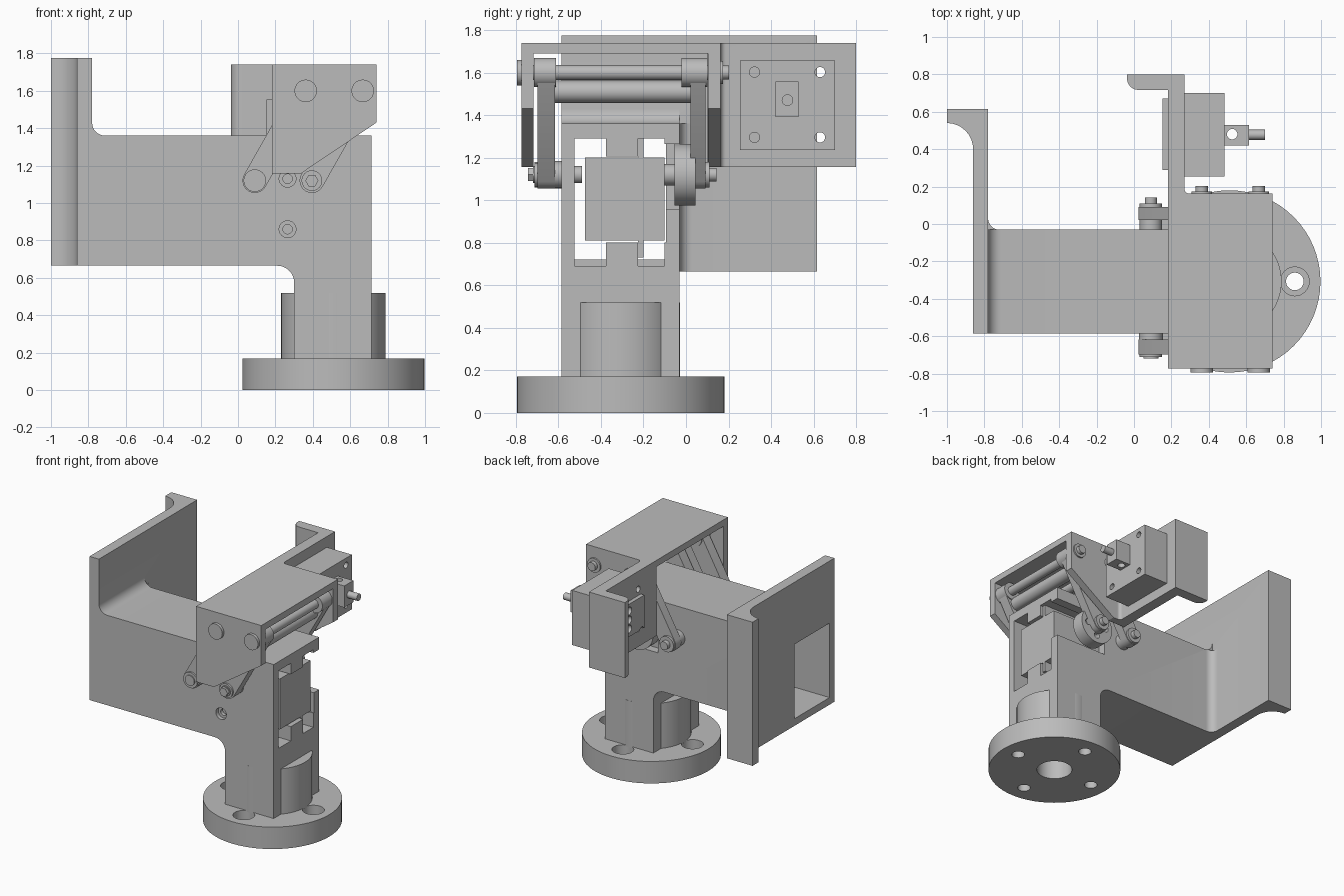
import bpy, bmesh, math
from mathutils import Vector

if "Cube" in bpy.data.objects:
    bpy.data.objects.remove(bpy.data.objects["Cube"])

grey = bpy.data.materials.new("machined_grey")
grey.use_nodes = True
grey.diffuse_color = (0.5, 0.5, 0.5, 1)
grey.node_tree.nodes["Principled BSDF"].inputs["Base Color"].default_value = (0.5, 0.5, 0.5, 1)


def prism(name, points, axis, low, high):
    """Extrude a flat outline along an axis; outline uses the other two axes in order."""
    def place(p, d):
        return Vector((d, *p) if axis == "x" else (p[0], d, p[1]) if axis == "y" else (*p, d))
    bm = bmesh.new()
    face = bm.faces.new([bm.verts.new(place(p, low)) for p in points])
    out = bmesh.ops.extrude_face_region(bm, geom=[face])
    move = place((0, 0), high - low)
    bmesh.ops.translate(bm, vec=move, verts=[v for v in out["geom"] if isinstance(v, bmesh.types.BMVert)])
    bmesh.ops.recalc_face_normals(bm, faces=bm.faces)
    mesh = bpy.data.meshes.new(name)
    bm.to_mesh(mesh)
    bm.free()
    ob = bpy.data.objects.new(name, mesh)
    mesh.materials.append(grey)
    bpy.context.collection.objects.link(ob)
    return ob


def arc(cx, cy, r, start, end, steps=8):
    angles = [math.radians(start + (end - start) * i / steps) for i in range(steps + 1)]
    return [(cx + r * math.cos(a), cy + r * math.sin(a)) for a in angles]


def box(name, x, y, z):
    return prism(name, [(x[0], y[0]), (x[1], y[0]), (x[1], y[1]), (x[0], y[1])], "z", *z)


def rod(name, axis, centre, r, low, high, sides=32):
    return prism(name, arc(*centre, r, 0, 360, sides)[:-1], axis, low, high)


def combine(target, tools, operation):
    """Apply booleans and remove the tools."""
    bpy.context.view_layer.objects.active = target
    for tool in tools:
        mod = target.modifiers.new("bool", "BOOLEAN")
        mod.operation, mod.object, mod.solver = operation, tool, "EXACT"
        bpy.ops.object.modifier_apply(modifier=mod.name)
        bpy.data.objects.remove(tool)


# Round base flange with bolt holes and centre bore
BASE = (0.51, -0.307)
flange = rod("base_flange", "z", BASE, 0.487, 0, 0.17, 64)
holes = [rod("cut", "z", BASE, 0.13, -0.1, 0.3)]
for dx, dy in ((1, 0), (0, 1), (-1, 0), (0, -1)):
    spot = (BASE[0] + 0.35 * dx, BASE[1] + 0.35 * dy)
    holes += [rod("cut", "z", spot, 0.047, -0.1, 0.3), rod("cut", "z", spot, 0.077, 0.07, 0.3)]
combine(flange, holes, "DIFFERENCE")

# Column and arm, one profile with filleted corners
body = prism("column_and_arm", [(0.715, 0.17), (0.715, 1.36)]
             + arc(-0.71, 1.43, 0.07, 270, 180) + [(-0.82, 1.43), (-0.82, 0.665)]
             + arc(0.21, 0.575, 0.09, 90, 0) + [(0.3, 0.17)], "y", -0.585, -0.03)
# End plate with curved hooked lip and fillet against the arm
plate = prism("end_plate", [(-0.86, -0.585), (-0.78, -0.585), (-0.78, 0.615), (-1, 0.615), (-1, 0.54)]
              + arc(-1, 0.4, 0.14, 90, 0), "z", 0.665, 1.775)
side_fillet = prism("side_fillet", [(-0.8, -0.05), (-0.8, 0.03)]
                    + arc(-0.72, 0.03, 0.06, 180, 270), "z", 0.665, 1.36)
combine(body, [plate, side_fillet], "UNION")
# Hollow arm, servo pocket, mounting slots, horn notch, centre bore and bolt holes
cutters = [box("cut", (-0.95, 0.3), (-0.525, -0.095), (0.72, 1.295)),
           box("cut", (0.2, 0.8), (-0.525, -0.095), (0.8, 1.205)),
           box("cut", (0.25, 0.8), (-0.525, -0.375), (0.69, 1.29)),
           box("cut", (0.25, 0.8), (-0.225, -0.1), (0.69, 1.29)),
           box("cut", (0.26, 0.8), (-0.15, 0.02), (0.955, 1.265)),
           rod("cut", "z", BASE, 0.13, 0.1, 0.42)]
for z in (0.86, 1.13):
    cutters += [rod("cut", "y", (0.265, z), 0.045, -0.7, -0.555),
                rod("cut", "y", (0.265, z), 0.025, -0.7, -0.5)]
combine(body, cutters, "DIFFERENCE")
# Slight bosses breaking through the column sides
boss = rod("column_boss", "z", BASE, 0.279, 0.16, 0.52, 96)
combine(boss, [rod("cut", "z", BASE, 0.13, 0.1, 0.42)], "DIFFERENCE")

# Servo with mounting tabs, output shaft and drilled horn
box("servo_body", (0.2, 0.69), (-0.475, -0.1), (0.81, 1.2))
for z in ((0.73, 0.82), (1.19, 1.29)):
    box("servo_tab", (0.3, 0.69), (-0.225, -0.2), z)
PIVOT_X, PIVOT_Z = (0.09, 0.395), 1.12
rod("servo_shaft", "y", (PIVOT_X[1], PIVOT_Z), 0.05, -0.12, -0.05)
horn = rod("servo_horn", "y", (PIVOT_X[1], PIVOT_Z), 0.145, -0.055, 0.045, 40)
combine(horn, [rod("cut", "y", (PIVOT_X[1] + 0.085 * dx, PIVOT_Z + 0.085 * dz), 0.024, -0.1, 0.1, 16)
               for dx, dz in ((0, 0), (1, 0), (-1, 0), (0, 1), (0, -1))], "DIFFERENCE")

# Gripper bracket: inverted channel
outline = [(0.183, 1.74), (0.74, 1.74), (0.74, 1.43), (0.335, 1.157), (0.183, 1.157)]
bracket = prism("gripper_bracket", outline, "y", -0.773, 0.163)
combine(bracket, [box("cut", (0, 1), (-0.718, 0.103), (1, 1.69))], "DIFFERENCE")
# Finger wall with rounded lip
finger = prism("finger_wall", [(0.183, 0.1), (0.29, 0.163)] + arc(0.295, 0.188, 0.025, 270, 180)
               + [(0.27, 0.8), (-0.037, 0.8)] + arc(0.023, 0.777, 0.06, 180, 270)
               + [(0.183, 0.717)], "z", 1.157, 1.74)

# Actuator block, rear plate and output stub
block = box("actuator_block", (0.27, 0.483), (0.255, 0.7), (1.235, 1.657))
rear = box("rear_plate", (0.153, 0.184), (0.29, 0.67), (1.3, 1.553))
for part in (finger, block, rear):
    combine(part, [rod("cut", "x", (y, z), 0.024, 0, 0.6, 20)
                   for y in (0.322, 0.63) for z in (1.295, 1.602)], "DIFFERENCE")
combine(rear, [rod("cut", "x", (0.475, z), 0.03, 0, 0.178, 20) for z in (1.36, 1.43, 1.5)], "DIFFERENCE")
stub = box("output_stub", (0.483, 0.615), (0.42, 0.53), (1.39, 1.557))
combine(stub, [rod("cut", "z", (0.525, 0.48), 0.028, 1.3, 1.6, 20)], "DIFFERENCE")
rod("output_pin", "x", (0.477, 1.47), 0.027, 0.61, 0.7, 20)

# Parallel links, pivots and their fasteners
SHIFT_X, TOP_Z = 0.272, 1.6
tilt = math.degrees(math.atan2(TOP_Z - PIVOT_Z, SHIFT_X))
for i, x in enumerate(PIVOT_X):
    top, low = (x + SHIFT_X, TOP_Z), (x, PIVOT_Z)
    capsule = arc(*top, 0.066, tilt - 90, tilt + 90, 12) + arc(*low, 0.066, tilt + 90, tilt + 270, 12)
    for side, (a, b) in (("front", (-0.698, -0.617)), ("back", (0.022, 0.092))):
        prism(side + "_link", capsule, "y", a, b)
    # Upper axle, bushes and heads
    rod("upper_axle", "y", top, 0.035, -0.75, 0.15)
    for a, b in ((-0.715, -0.61), (-0.02, 0.1)):
        rod("upper_bush", "y", top, 0.069, a, b)
    rod("front_axle_head", "y", top, 0.06, -0.795, -0.77)
    rod("back_washer", "y", top, 0.055, 0.16, 0.175)
    rod("back_axle_head", "y", top, 0.033, 0.17, 0.203)
    # Lower front pivot
    rod("lower_front_spacer", "y", low, 0.064, -0.62, -0.58)
    rod("lower_front_pin", "y", low, 0.04, -0.72, -0.49)
    rod("lower_front_head", "y", low, 0.06 if i == 0 else 0.055, -0.712, -0.695)
    rod("lower_front_bolt", "y", low, 0.035, -0.743 if i else -0.715, -0.7, 6 if i else 32)
    # Lower back pivot
    rod("lower_back_spacer", "y", low, 0.06, -0.04, 0.03)
    rod("lower_back_washer", "y", low, 0.06, 0.09, 0.11)
    rod("lower_back_bolt", "y", low, 0.032, 0.1, 0.143)
# Cross bar joining the outer links
rod("link_cross_bar", "y", (0.615, 1.51), 0.052, -0.62, 0.025)

# Smooth curved walls, keep sharp edges
bpy.ops.object.select_all(action="DESELECT")
for ob in bpy.context.collection.objects:
    if ob.type == "MESH":
        ob.select_set(True)
        bpy.context.view_layer.objects.active = ob
bpy.ops.object.shade_smooth_by_angle(angle=math.radians(30))
